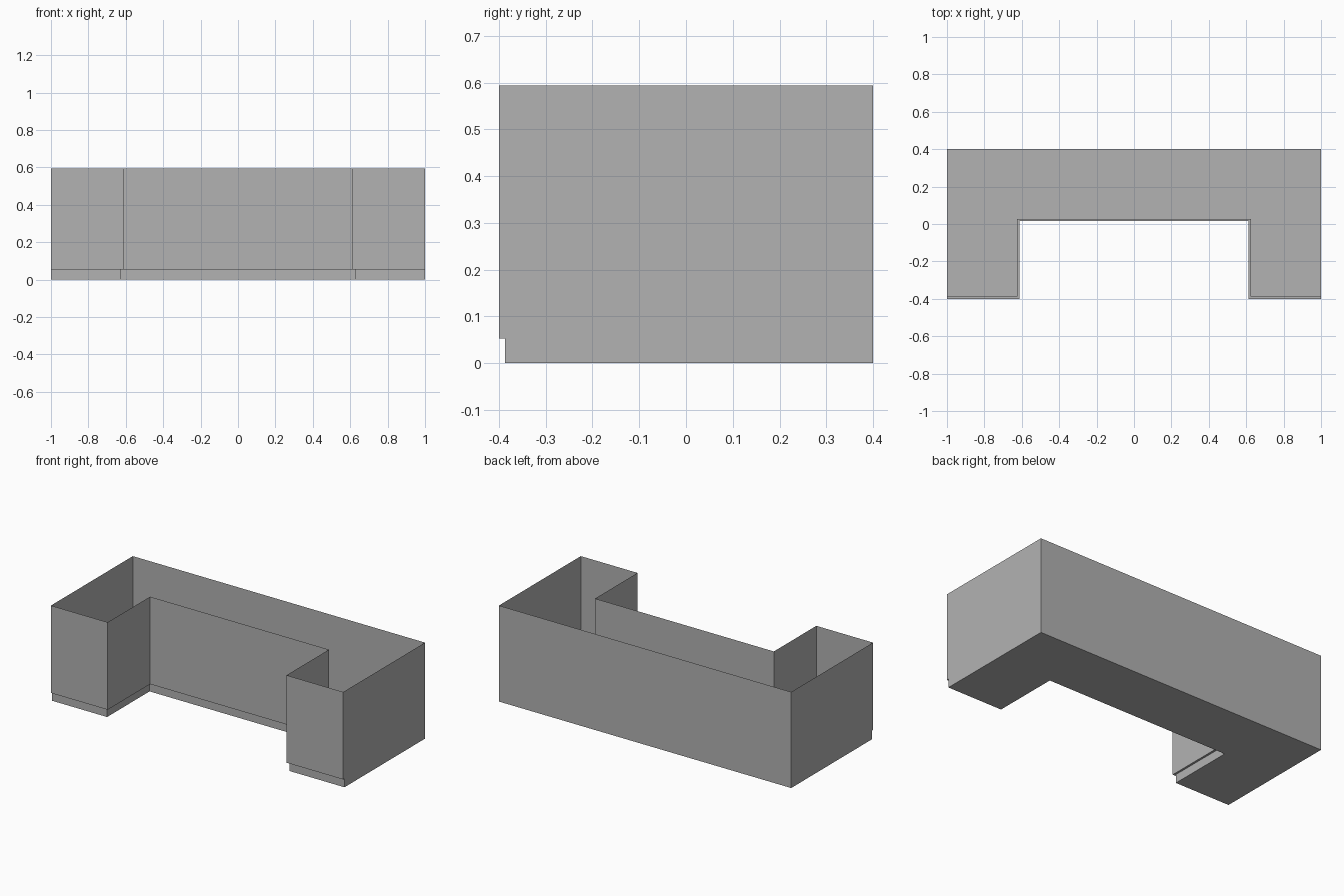
import bpy
import bmesh

cube = bpy.data.objects.get("Cube")
if cube:
    bpy.data.objects.remove(cube, do_unlink=True)

HEIGHT, TOE_HEIGHT, TOE_INSET = 0.594, 0.053, 0.0125

grey = bpy.data.materials.new("light grey")
colour = (0.448, 0.448, 0.448, 1.0)
grey.diffuse_color = colour
grey.use_nodes = True
grey.node_tree.nodes["Principled BSDF"].inputs["Base Color"].default_value = colour


def outline(inset):
    """U-shaped plan, anticlockwise; only the front edges move by the inset."""
    x, front, recess = 0.612 + inset, -0.4 + inset, 0.015 + inset
    return [(-1, 0.4), (-1, front), (-x, front), (-x, recess),
            (x, recess), (x, front), (1, front), (1, 0.4)]


def ring(bm, plan, z):
    return [bm.verts.new((x, y, z)) for x, y in plan]


def add_walls(bm, low, high):
    for i in range(len(low)):
        j = (i + 1) % len(low)
        bm.faces.new((low[i], low[j], high[j], high[i]))


def finish(bm, name):
    mesh = bpy.data.meshes.new(name)
    bm.to_mesh(mesh)
    bm.free()
    mesh.materials.append(grey)
    obj = bpy.data.objects.new(name, mesh)
    bpy.context.collection.objects.link(obj)


# Recessed plinth with the floor panel
bm = bmesh.new()
floor = ring(bm, outline(TOE_INSET), 0)
add_walls(bm, floor, ring(bm, outline(TOE_INSET), TOE_HEIGHT))
bm.faces.new(floor[::-1])
finish(bm, "plinth")

# Open-topped thin walls, with a narrow underside along the front edges
bm = bmesh.new()
base = ring(bm, outline(0), TOE_HEIGHT)
add_walls(bm, base, ring(bm, outline(0), HEIGHT))
inner = ring(bm, outline(TOE_INSET)[1:7], TOE_HEIGHT)
edge = base[1:7]
for i in range(5):
    bm.faces.new((inner[i], inner[i + 1], edge[i + 1], edge[i]))
finish(bm, "counter_walls")
